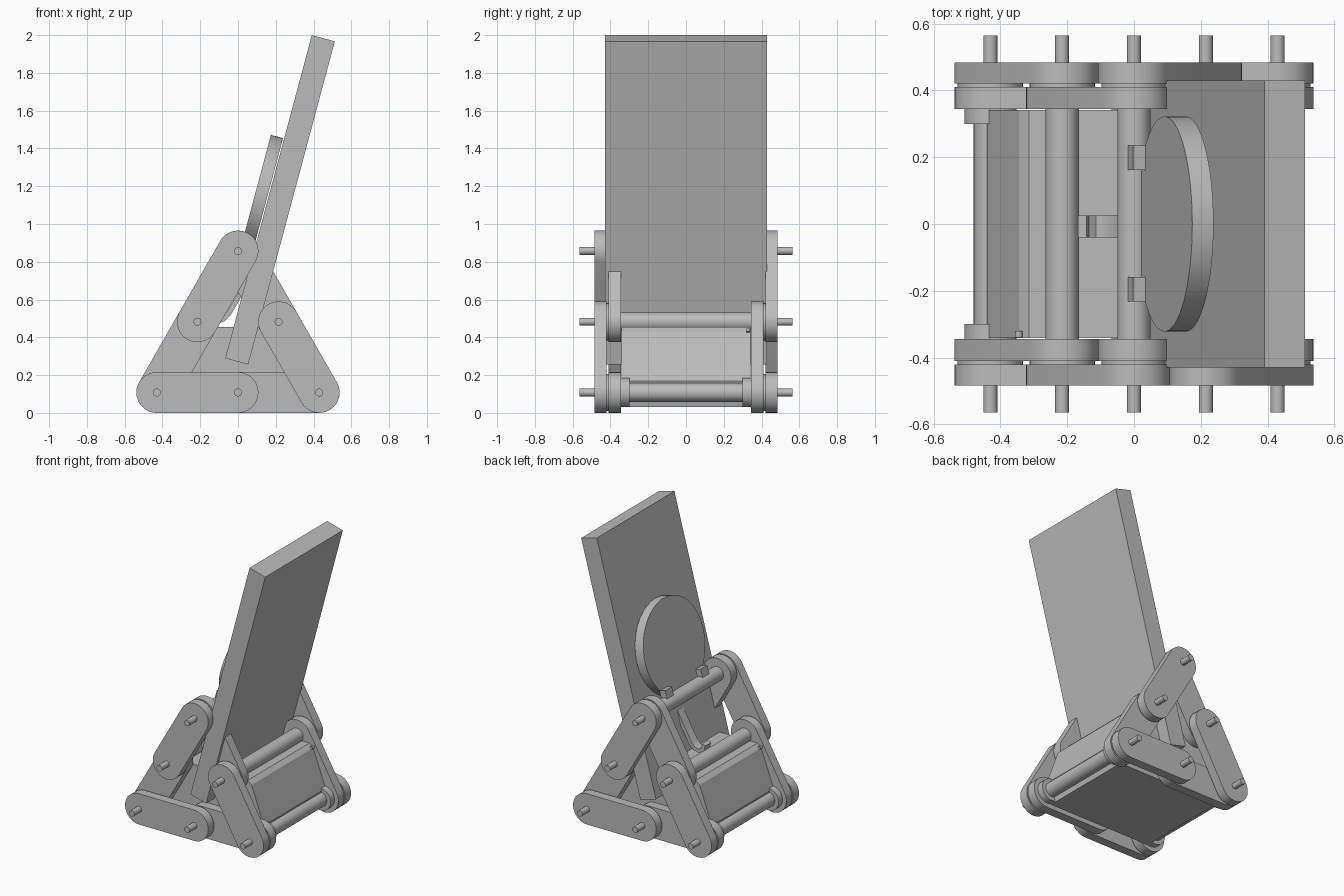
import bpy
import bmesh
from math import cos, sin, pi, radians, atan2
from mathutils import Vector

cube = bpy.data.objects.get("Cube")
if cube:
    bpy.data.objects.remove(cube, do_unlink=True)

grey = bpy.data.materials.new("plain_grey")
grey.use_nodes = True
colour = (0.5, 0.5, 0.5, 1)
grey.diffuse_color = colour
grey.node_tree.nodes["Principled BSDF"].inputs["Base Color"].default_value = colour

LEAN = radians(15)
R = 0.108                      # link end radius
LEFT, RIGHT, TOP = Vector((-0.43, R)), Vector((0.43, R)), Vector((0, 0.857))
MID_BOTTOM = (LEFT + RIGHT) / 2
MID_RIGHT = (RIGHT + TOP) / 2
MID_LEFT = (LEFT + TOP) / 2


def finish(obj, name):
    obj.name = name
    obj.data.name = name
    obj.data.materials.append(grey)
    bpy.ops.object.select_all(action='DESELECT')
    obj.select_set(True)
    bpy.context.view_layer.objects.active = obj
    bpy.ops.object.shade_smooth_by_angle(angle=radians(30))
    return obj


def prism(name, profile, y0, y1):
    """Extrude an x-z outline along y."""
    bm = bmesh.new()
    face = bm.faces.new([bm.verts.new((x, y0, z)) for x, z in profile])
    out = bmesh.ops.extrude_face_region(bm, geom=[face])
    moved = [v for v in out["geom"] if isinstance(v, bmesh.types.BMVert)]
    bmesh.ops.translate(bm, verts=moved, vec=(0, y1 - y0, 0))
    bmesh.ops.recalc_face_normals(bm, faces=bm.faces)
    mesh = bpy.data.meshes.new(name)
    bm.to_mesh(mesh)
    bm.free()
    obj = bpy.data.objects.new(name, mesh)
    bpy.context.collection.objects.link(obj)
    return finish(obj, name)


def rod(name, p, r, y0, y1, sides=32):
    turn = [2 * pi * i / sides for i in range(sides)]
    return prism(name, [(p[0] + r * cos(t), p[1] + r * sin(t)) for t in turn], y0, y1)


def link(name, a, b, y0, y1):
    """Rounded bar between two pin centres."""
    start = atan2(b.y - a.y, b.x - a.x) + pi / 2
    pts = []
    for centre, base in ((a, start), (b, start + pi)):
        for i in range(17):
            t = base + pi * i / 16
            pts.append((centre.x + R * cos(t), centre.y + R * sin(t)))
    return prism(name, pts, y0, y1)


def block(name, size, loc, lean):
    bpy.ops.mesh.primitive_cube_add(size=1, location=loc, rotation=(0, lean, 0))
    obj = bpy.context.object
    obj.scale = size
    return finish(obj, name)


# Chain links, washers and pins: the back is the front turned half round
outer = [(LEFT, MID_BOTTOM), (RIGHT, MID_RIGHT), (TOP, MID_LEFT)]
inner = [(MID_BOTTOM, RIGHT), (MID_RIGHT, TOP), (MID_LEFT, LEFT)]
joints = [LEFT, RIGHT, TOP, MID_BOTTOM, MID_LEFT, MID_RIGHT]
for side, s in (("front", -1), ("back", 1)):
    def turned(p):
        return Vector((-s * p.x, p.y))
    for a, b in outer:
        link(side + "_outer_link", turned(a), turned(b), s * 0.42, s * 0.484)
    for a, b in inner:
        link(side + "_inner_link", turned(a), turned(b), s * 0.345, s * 0.41)
    for p in joints:
        rod(side + "_washer", p, 0.098, s * 0.409, s * 0.421)
        rod(side + "_pin", p, 0.021, s * 0.40, s * 0.565, 20)
    for p in (LEFT, RIGHT):
        rod(side + "_collar", p, 0.078, s * 0.30, s * 0.346)

# Cross rods joining both sides
for p in joints:
    rod("cross_rod", p, 0.05, -0.35, 0.35)

# Base body filling the lower half of the triangle
half = [(0.40, 0.03), (0.44, 0.17), (0.345, 0.43), (0.315, 0.455)]
prism("base_body", half + [(-x, z) for x, z in reversed(half)], -0.342, 0.342)
for s in (-1, 1):
    rod("body_screw", (s * 0.345, 0.437), 0.011, s * 0.32, s * 0.34, 12)

# Leaning panel with round pad
block("leaning_panel", (0.126, 0.86, 1.771), (0.2225, 0, 1.128), LEAN)
bpy.ops.mesh.primitive_cylinder_add(vertices=64, radius=0.322, depth=0.066,
                                    location=(0.123, 0, 1.152),
                                    rotation=(0, pi / 2 + LEAN, 0))
finish(bpy.context.object, "round_pad")

# Clips on the top rod
for y in (-0.195, 0.198):
    block("rod_clip", (0.045, 0.074, 0.11), (0.005, y, 0.90), LEAN)

# Curved hook under the top rod
path = [Vector(p) for p in ((0.06, 0.72), (0, 0.61), (-0.05, 0.525), (-0.08, 0.495),
                            (-0.115, 0.485), (-0.145, 0.505), (-0.155, 0.54))]
near, far = [], []
for i, p in enumerate(path):
    d = (path[min(i + 1, len(path) - 1)] - path[max(i - 1, 0)]).normalized() * 0.013
    near.append((p.x - d.y, p.y + d.x))
    far.append((p.x + d.y, p.y - d.x))
prism("curved_hook", near + far[::-1], -0.04, 0.025)
